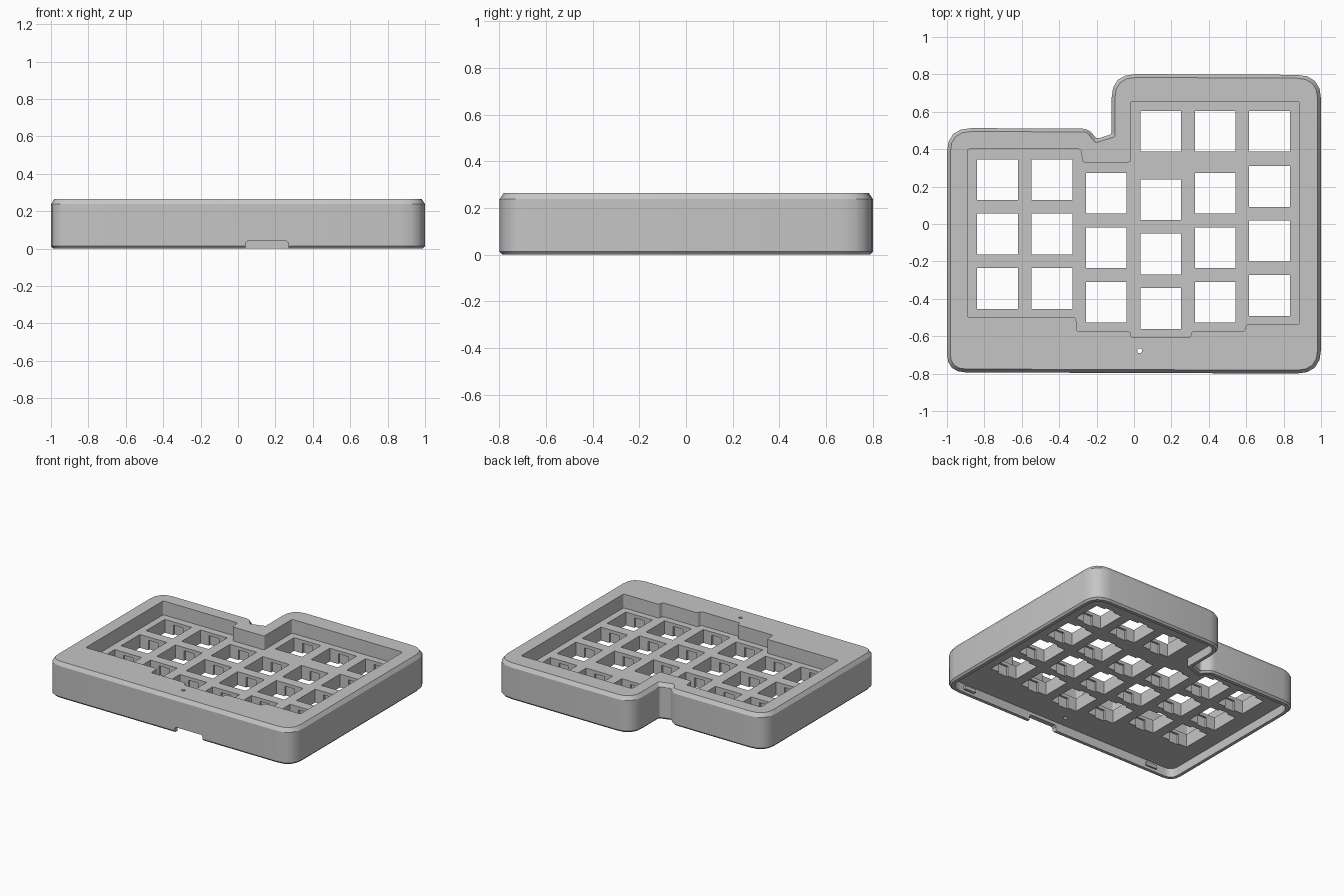
import bpy, bmesh, math
from mathutils import Vector

old = bpy.data.objects.get("Cube")
if old:
    bpy.data.objects.remove(old, do_unlink=True)

GREY = (0.56, 0.56, 0.56, 1)
mat = bpy.data.materials.new("case_grey")
mat.use_nodes = True
mat.diffuse_color = GREY
mat.node_tree.nodes["Principled BSDF"].inputs["Base Color"].default_value = GREY

TOP, PLATE_TOP, PLATE_BOTTOM = 0.265, 0.163, 0.065
PITCH, HOLE = 0.291, 0.218


def outline(points, inset=0.0, steps=4):
    """Inset a counter-clockwise (x, y, radius) polygon and round its corners."""
    n = len(points)
    p = [Vector(q[:2]) for q in points]
    moved = []
    for i in range(n):
        a = (p[i] - p[i - 1]).normalized()
        b = (p[(i + 1) % n] - p[i]).normalized()
        na, nb = Vector((-a.y, a.x)), Vector((-b.y, b.x))
        moved.append(p[i] + (na + nb) * inset / (1 + na.dot(nb)))
    ring = []
    for i in range(n):
        r = max(points[i][2] - inset, 0.008)
        c = moved[i]
        start = c + (moved[i - 1] - c).normalized() * r
        end = c + (moved[(i + 1) % n] - c).normalized() * r
        for k in range(steps + 1):
            t = k / steps
            ring.append(start * (1 - t) ** 2 + c * 2 * t * (1 - t) + end * t ** 2)
    return ring


def rect(cx, cy, w, d):
    return [Vector((cx + sx * w / 2, cy + sy * d / 2))
            for sx, sy in ((-1, -1), (1, -1), (1, 1), (-1, 1))]


def circle(cx, cy, r, n=16):
    return [Vector((cx + r * math.cos(2 * math.pi * i / n),
                    cy + r * math.sin(2 * math.pi * i / n))) for i in range(n)]


def solid(name, lofts):
    """One mesh from several lofts, each a list of (outline, height)."""
    bm = bmesh.new()
    for loft in lofts:
        rows = [[bm.verts.new((v.x, v.y, z)) for v in ring] for ring, z in loft]
        n = len(rows[0])
        bm.faces.new(rows[0][::-1])
        bm.faces.new(rows[-1])
        for lo, hi in zip(rows, rows[1:]):
            for i in range(n):
                j = (i + 1) % n
                bm.faces.new((lo[i], lo[j], hi[j], hi[i]))
    bmesh.ops.recalc_face_normals(bm, faces=bm.faces)
    mesh = bpy.data.meshes.new(name)
    bm.to_mesh(mesh)
    bm.free()
    mesh.materials.append(mat)
    obj = bpy.data.objects.new(name, mesh)
    bpy.context.collection.objects.link(obj)
    return obj


def cut(target, name, lofts):
    cutter = solid(name, lofts)
    cutter.hide_render = True
    mod = target.modifiers.new(name, 'BOOLEAN')
    mod.operation, mod.solver, mod.object = 'DIFFERENCE', 'EXACT', cutter
    bpy.context.view_layer.objects.active = target
    bpy.ops.object.modifier_apply(modifier=name)
    bpy.data.objects.remove(cutter, do_unlink=True)


# Stepped case body with chamfered top and bottom edges
body = [(-1, -0.793, 0.1), (1, -0.8, 0.13), (1, 0.797, 0.13),
        (-0.12, 0.802, 0.13), (-0.12, 0.48, 0.015), (-0.2, 0.455, 0.015),
        (-0.245, 0.51, 0.035), (-1, 0.513, 0.13)]
case = solid("keyboard_case", [[
    (outline(body, 0.012), 0), (outline(body), 0.013),
    (outline(body), TOP - 0.027), (outline(body, 0.018), TOP)]])

# Hollow underside
cut(case, "underside_cavity", [[(outline(body, 0.036), -0.1),
                                (outline(body, 0.036), PLATE_BOTTOM)]])

# Key well that follows the column stagger
well = [(x, y, 0.012) for x, y in (
    (-0.89, -0.5), (-0.31, -0.5), (-0.305, -0.575), (-0.02, -0.575),
    (-0.015, -0.607), (0.3, -0.607), (0.31, -0.574), (0.59, -0.574),
    (0.6, -0.537), (0.885, -0.537), (0.885, 0.655), (-0.018, 0.655),
    (-0.018, 0.33), (-0.275, 0.33), (-0.285, 0.4), (-0.89, 0.4))]
cut(case, "key_well", [[(outline(well), PLATE_TOP), (outline(well), 0.5)]])

# Switch openings: lowest row position and number of keys per column
columns = [(-0.345, 3), (-0.345, 3), (-0.418, 3),
           (-0.452, 3), (-0.418, 3), (-0.382, 3)]
keys = [(-0.73 + PITCH * c, y + PITCH * r)
        for c, (y, count) in enumerate(columns) for r in range(count)]
keys += [(-0.73 + PITCH * c, 0.496) for c in (3, 4, 5)]
cut(case, "switch_openings", [
    [(rect(x, y, HOLE, HOLE), -0.1), (rect(x, y, HOLE, HOLE), 0.2)]
    for x, y in keys])

# Clip slots under the front and back lip of each opening
slot_top = PLATE_TOP - 0.024
cut(case, "clip_slots", [
    [(rect(x, y, 0.08, HOLE + 0.03), 0.03), (rect(x, y, 0.08, HOLE + 0.03), slot_top)]
    for x, y in keys])

# Cable port in the front wall and small reset hole
cut(case, "cable_port", [[(rect(0.155, -0.78, 0.23, 0.1), -0.1),
                          (rect(0.155, -0.78, 0.23, 0.1), 0.03),
                          (rect(0.155, -0.78, 0.205, 0.1), 0.042)]])
cut(case, "reset_hole", [[(circle(0.03, -0.678, 0.013), -0.1),
                          (circle(0.03, -0.678, 0.013), 0.5)]])

# Retaining tabs inside the front wall
for side, x in (("right", -0.78), ("left", 0.8)):
    solid("retaining_tab_" + side, [[(rect(x, -0.755, 0.09, 0.022), 0.02),
                                     (rect(x, -0.755, 0.09, 0.022), 0.045)]])

# Smooth rounded corners, crisp edges
bpy.ops.object.select_all(action='DESELECT')
case.select_set(True)
bpy.context.view_layer.objects.active = case
bpy.ops.object.shade_smooth_by_angle(angle=math.radians(30))
